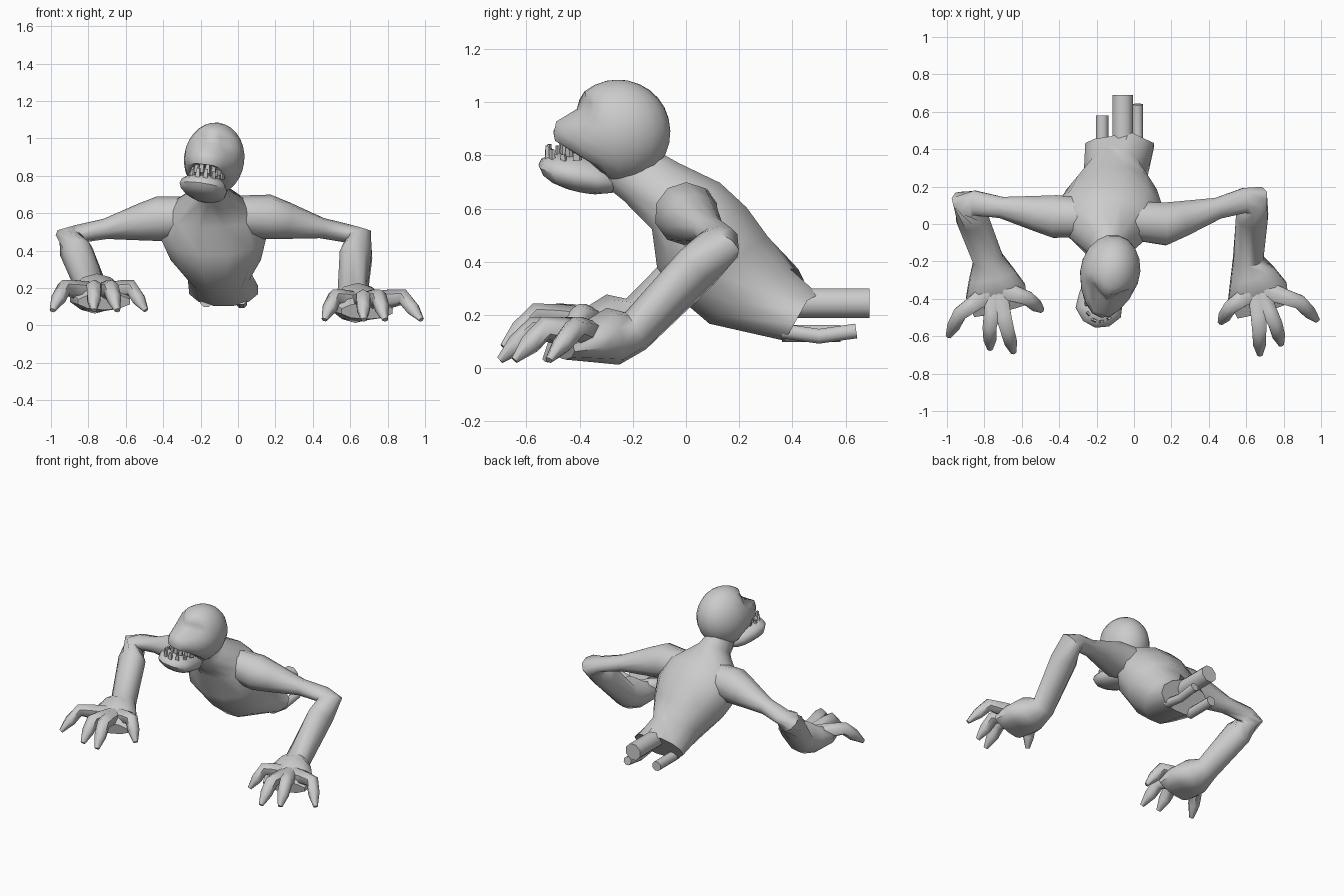
import bpy, bmesh, math
from mathutils import Vector, Matrix

cube = bpy.data.objects.get("Cube")
if cube:
    bpy.data.objects.remove(cube, do_unlink=True)

skin = bpy.data.materials.new("pale_grey_skin")
skin.use_nodes = True
grey = (0.6, 0.6, 0.6, 1)
skin.diffuse_color = grey
skin.node_tree.nodes["Principled BSDF"].inputs["Base Color"].default_value = grey

UP = Vector((0, 0, 1))


def finish(name, bm, angle=45):
    """Turn the bmesh into a grey object, smooth except at sharp edges."""
    bmesh.ops.recalc_face_normals(bm, faces=bm.faces)
    mesh = bpy.data.meshes.new(name)
    bm.to_mesh(mesh)
    bm.free()
    mesh.materials.append(skin)
    for polygon in mesh.polygons:
        polygon.use_smooth = True
    mesh.set_sharp_from_angle(angle=math.radians(angle))
    part = bpy.data.objects.new(name, mesh)
    bpy.context.collection.objects.link(part)


def loft(sections, sides):
    """Skin a row of ellipses, each given as centre and two half axes."""
    bm = bmesh.new()
    angles = [math.tau * (i + 0.5) / sides for i in range(sides)]
    rings = []
    for centre, across, upright in sections:
        rings.append([bm.verts.new(centre + across * math.cos(angle) + upright * math.sin(angle))
                      for angle in angles])
    for ring, following in zip(rings, rings[1:]):
        for i in range(sides):
            j = (i + 1) % sides
            bm.faces.new((ring[i], ring[j], following[j], following[i]))
    bm.faces.new(rings[0])
    bm.faces.new(rings[-1])
    return bm


def tube(name, points, radii, sides=8):
    """Limb along points; each radius pair is (sideways, upright)."""
    sections = []
    for i, (point, (wide, tall)) in enumerate(zip(points, radii)):
        before = points[max(i - 1, 0)]
        after = points[min(i + 1, len(points) - 1)]
        along = ((point - before).normalized() + (after - point).normalized()).normalized()
        side = along.cross(UP).normalized()
        sections.append((point, side * wide, side.cross(along) * tall))
    finish(name, loft(sections, sides), 60)


# Torso: ellipses leaning at one angle, drifting sideways toward the hips
# Each row is centre y, centre z, half width, half depth
torso_rows = [(-0.22, 0.76, 0.08, 0.12), (-0.13, 0.7, 0.1, 0.13), (0, 0.61, 0.26, 0.16),
              (0.06, 0.49, 0.29, 0.21), (0.14, 0.38, 0.25, 0.21), (0.24, 0.27, 0.17, 0.19),
              (0.42, 0.19, 0.19, 0.11)]
lean = Vector((0, 0.83, 0.56))
sections = []
for y, z, width, depth in torso_rows:
    centre = Vector((0.15 * max(y, 0) - 0.14, y, z))
    sections.append((centre, Vector((width, 0, 0)), lean * depth))
# The torn end is more upright than the other sections
sections[-1] = (centre, Vector((width, 0, 0)), Vector((0, 0.05, 0.09)))
bm = loft(sections, 12)
torn_end = max(bm.faces, key=lambda face: face.calc_center_median().y)
for i, v in enumerate(torn_end.verts):
    v.co.y += 0.03 * (i % 2)
bmesh.ops.inset_region(bm, faces=[torn_end], thickness=0.03, depth=-0.05)
finish("torso", bm)


# Spine stump and torn cords hanging out of the trunk
def stump(name, x, start, end, z, radius, bend=0):
    points = [Vector((x, start, z)), Vector((x, (start + end) / 2, z - bend)), Vector((x, end, z))]
    tube(name, points, [(radius, radius)] * len(points))


stump("spine_stump", -0.06, 0.36, 0.69, 0.245, 0.06)
stump("left_torn_cord", 0.02, 0.36, 0.64, 0.14, 0.03, 0.02)
stump("right_torn_cord", -0.17, 0.36, 0.58, 0.13, 0.035)

# Arm stations: joint number with fraction, sideways radius, upright radius
# Joints are chest, shoulder, elbow, wrist and palm
arm_stations = [(0, 0.1, 0.1), (1, 0.12, 0.12), (1.2, 0.1, 0.1), (1.6, 0.06, 0.055),
                (1.9, 0.07, 0.05), (2.05, 0.09, 0.08), (2.3, 0.09, 0.09), (3, 0.085, 0.08),
                (3.5, 0.13, 0.11), (4, 0.17, 0.08), (4.6, 0.15, 0.045)]
# Finger directions in degrees from straight ahead, and reach from the palm
fingers = [("thumb", -45, 0.28), ("index_finger", 2, 0.37),
           ("middle_finger", 22, 0.34), ("outer_finger", 60, 0.37)]
finger_radii = [(0.06, 0.05), (0.048, 0.05), (0.043, 0.045), (0.04, 0.04), (0.016, 0.014)]


def arm(side, outward, turn, *joints):
    joints = [Vector(joint) for joint in joints]
    points = []
    for station, *_ in arm_stations:
        i = min(int(station), len(joints) - 2)
        points.append(joints[i] + (joints[i + 1] - joints[i]) * (station - i))
    tube(side + "_arm", points, [radii for _, *radii in arm_stations], 10)

    palm = joints[-1] + Vector((0, 0.03, 0))

    def reach(degrees, distance, rise):
        angle = math.radians(degrees)
        return palm + Vector((outward * distance * math.sin(angle), -distance * math.cos(angle), rise))

    # Each finger rises to a bowed knuckle, then hooks down to a claw tip
    for name, degrees, length in fingers:
        base = reach(degrees - turn, 0.05, 0.03)
        knuckle = reach(degrees * 1.15 - turn, length * 0.65, 0.05)
        tip = reach(degrees - turn, length, -0.07)
        points = [base, base.lerp(knuckle, 0.6), knuckle, knuckle.lerp(tip, 0.5), tip]
        tube(side + "_" + name, points, finger_radii, 6)


chest = (-0.13, 0.03, 0.59)
arm("left", 1, 0, chest, (0.16, 0, 0.58), (0.64, 0.14, 0.48), (0.61, -0.19, 0.14), (0.66, -0.36, 0.1))
arm("right", -1, 17, chest, (-0.42, 0.04, 0.57), (-0.9, 0.12, 0.48), (-0.78, -0.19, 0.19),
    (-0.74, -0.36, 0.15))

# Head parts are made facing forward, then turned and tilted together
pivot = Vector((0, -0.25, 0.9))
head_turn = (Matrix.Translation(pivot + Vector((-0.125, 0, 0)))
             @ Matrix.Rotation(math.radians(-12), 4, "Z")
             @ Matrix.Rotation(math.radians(7), 4, "Y") @ Matrix.Translation(-pivot))


def ellipsoid(centre, size, columns, rows):
    bm = bmesh.new()
    place = Matrix.Translation(centre) @ Matrix.Diagonal((*size, 1))
    bmesh.ops.create_uvsphere(bm, u_segments=columns, v_segments=rows, radius=1, matrix=place)
    return bm


# Skull: pull the upper jaw forward, lift its underside clear of the mouth
bm = ellipsoid((0, -0.255, 0.89), (0.16, 0.2, 0.195), 18, 14)
for v in bm.verts:
    if v.co.y < -0.3 and v.co.z < 0.94:
        front = min((-0.3 - v.co.y) * 8, 1)
        v.co.y -= 0.05 * front
        v.co.x *= 1 - 0.1 * front
        v.co.z = max(v.co.z, 0.76 + 0.1 * front)
# Press in the eye sockets and the nose hole
for x, y, z, reach, depth in [(0.085, -0.41, 0.97, 0.1, 0.05), (-0.085, -0.41, 0.97, 0.1, 0.05),
                              (0, -0.47, 0.93, 0.05, 0.03)]:
    for v in bm.verts:
        distance = (v.co - Vector((x, y, z))).length
        if distance < reach:
            v.co.y += depth * (1 - (distance / reach) ** 2)
bm.transform(head_turn)
finish("skull", bm, 70)

# Lower jaw: flattened bowl with a raised, squared chin
bm = ellipsoid((0, -0.4, 0.73), (0.12, 0.165, 0.07), 12, 8)
for v in bm.verts:
    v.co.z -= (v.co.y + 0.4) * 0.2
    if v.co.y < -0.45:
        v.co.x *= 1.2
bm.transform(head_turn)
finish("lower_jaw", bm)


def teeth(name, count, width, front, z, slope):
    """Row of tapered teeth around a half oval."""
    bm = bmesh.new()
    for i in range(count):
        angle = math.radians(140 * i / (count - 1) - 70)
        back = 0.12 * (1 - math.cos(angle))
        place = (Matrix.Translation((width * math.sin(angle), front + back, z + slope * back))
                 @ Matrix.Rotation(angle, 4, "Z") @ Matrix.Diagonal((1, 0.6, 1, 1))
                 @ Matrix.Rotation(math.pi / 4, 4, "Z"))
        bmesh.ops.create_cone(bm, cap_ends=True, segments=4, radius1=0.02, radius2=0.012,
                              depth=0.06, matrix=place)
    bm.transform(head_turn)
    finish(name, bm, 30)


teeth("upper_teeth", 8, 0.09, -0.475, 0.845, -0.3)
teeth("lower_teeth", 6, 0.085, -0.53, 0.81, -0.35)
